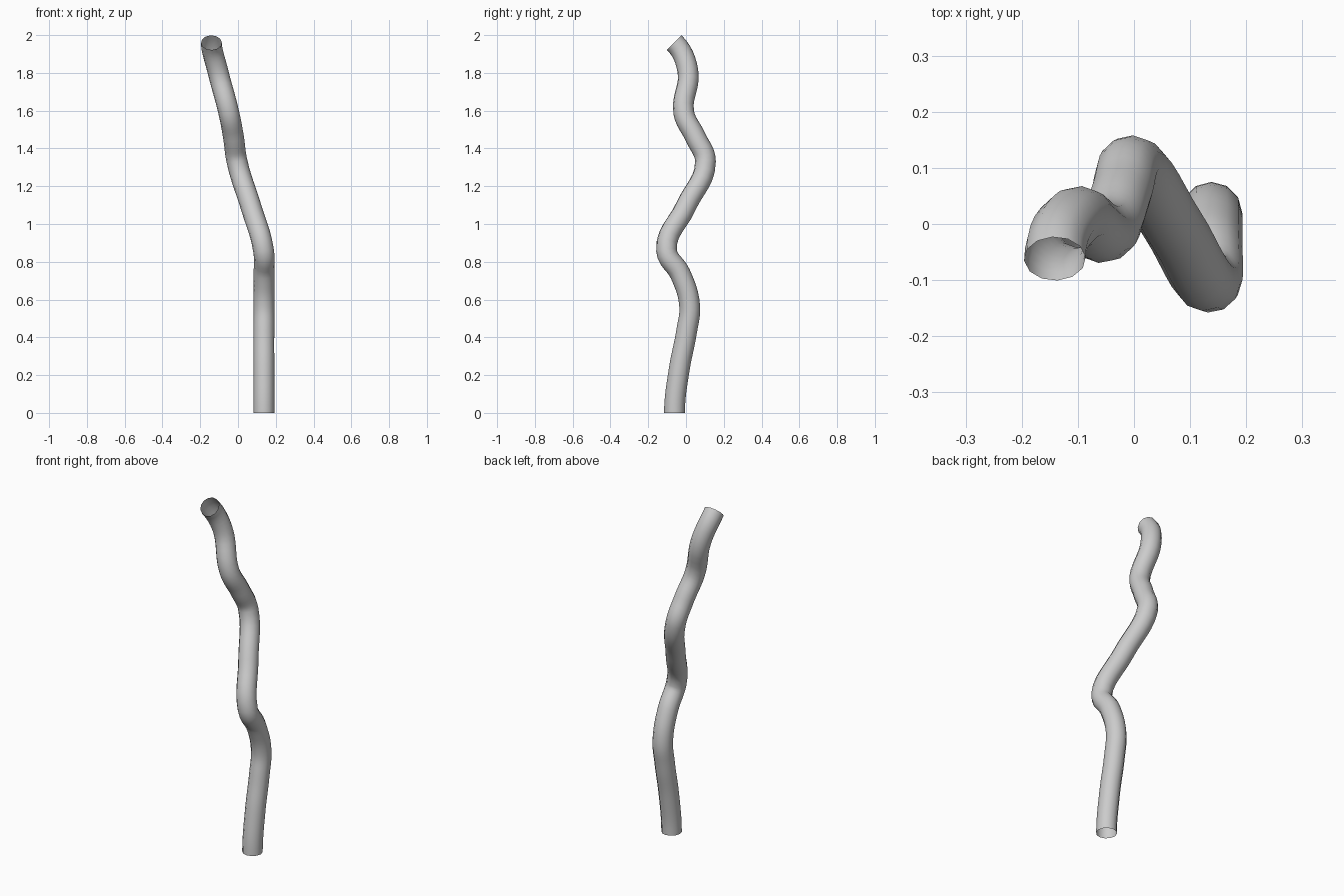
import bpy
from mathutils import Vector

if "Cube" in bpy.data.objects:
    bpy.data.objects.remove(bpy.data.objects["Cube"])

# centre line of the bent pipe, bottom to top
path = [
    (0.137, -0.061, 0.00), (0.137, -0.036, 0.23), (0.137, 0.003, 0.43),
    (0.138, 0.019, 0.57), (0.138, -0.030, 0.735), (0.135, -0.103, 0.86),
    (0.069, -0.002, 1.09), (-0.005, 0.103, 1.33), (-0.024, 0.050, 1.46),
    (-0.049, -0.012, 1.59), (-0.107, 0.010, 1.81), (-0.141, -0.062, 1.96),
]

curve = bpy.data.curves.new("bent_pipe", "CURVE")
curve.dimensions = "3D"
curve.resolution_u = 6
curve.bevel_depth = 0.055
curve.bevel_resolution = 4      # twelve sides
curve.use_fill_caps = False     # open ends
spline = curve.splines.new("BEZIER")
spline.bezier_points.add(len(path) - 1)
for point, co in zip(spline.bezier_points, path):
    point.co = co
    point.handle_left_type = point.handle_right_type = "AUTO"

# end directions: straight up at the base, leaning forward at the top
for point, direction in ((spline.bezier_points[0], Vector((0, 0, 0.08))),
                         (spline.bezier_points[-1], Vector((0, -0.042, 0.042)))):
    point.handle_left_type = point.handle_right_type = "FREE"
    point.handle_left = point.co - direction
    point.handle_right = point.co + direction

pipe = bpy.data.objects.new("bent_pipe", curve)
bpy.context.collection.objects.link(pipe)

# turn into a smooth mesh
bpy.context.view_layer.objects.active = pipe
pipe.select_set(True)
bpy.ops.object.convert(target="MESH")
bpy.ops.object.shade_smooth()
